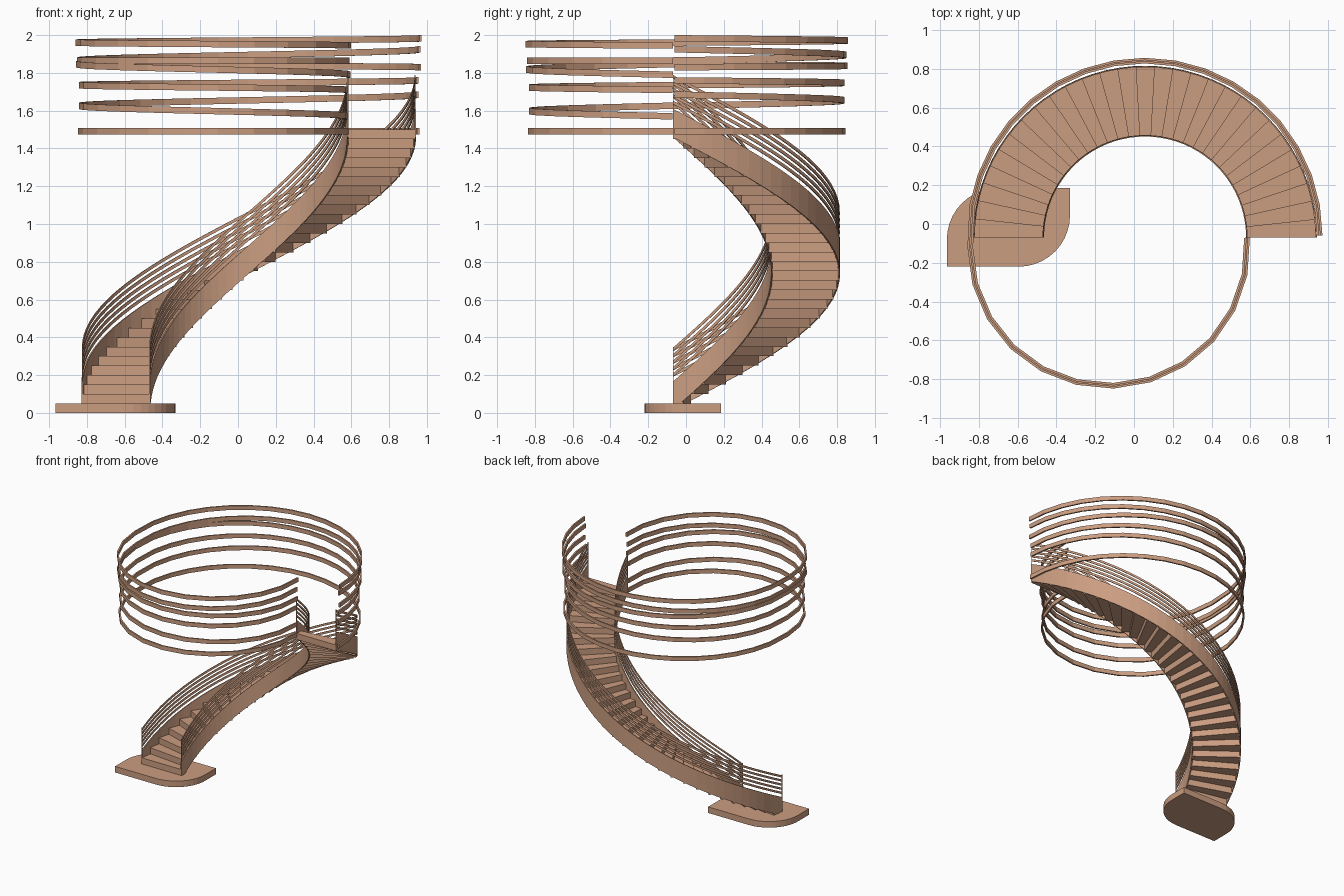
import bpy, bmesh, math

if "Cube" in bpy.data.objects:
    bpy.data.objects.remove(bpy.data.objects["Cube"])

CX, CY = 0.057, -0.07          # stair axis
R_IN, R_OUT = 0.527, 0.882     # inner and outer stair radii
STEPS = 29

mat = bpy.data.materials.new("warm_tan")
mat.diffuse_color = (0.60, 0.34, 0.22, 1)
mat.use_nodes = True
mat.node_tree.nodes["Principled BSDF"].inputs["Base Color"].default_value = mat.diffuse_color


def finish(name, bm):
    bmesh.ops.recalc_face_normals(bm, faces=bm.faces)
    me = bpy.data.meshes.new(name)
    bm.to_mesh(me)
    bm.free()
    me.materials.append(mat)
    ob = bpy.data.objects.new(name, me)
    bpy.context.collection.objects.link(ob)
    return ob


def polar(cx, cy, r, a):
    return cx + r * math.cos(a), cy + r * math.sin(a)


def ribbon(bm, path, height, thick):
    """Upright strip; path holds (cx, cy, radius, angle, bottom z)."""
    prev = None
    for cx, cy, r, a, z in path:
        ring = []
        for dr, dz in ((0, 0), (thick, 0), (thick, height), (0, height)):
            x, y = polar(cx, cy, r + dr, a)
            ring.append(bm.verts.new((x, y, z + dz)))
        if prev:
            for i in range(4):
                j = (i + 1) % 4
                bm.faces.new((prev[i], prev[j], ring[j], ring[i]))
        else:
            bm.faces.new(ring)
        prev = ring
    bm.faces.new(prev)


def helix(r, z0, rise=1.445, n=40):
    return [(CX, CY, r, math.pi * (1 - i / n), z0 + rise * i / n) for i in range(n + 1)]


# base plate with two opposite rounded corners
bm = bmesh.new()
x0, x1, y0, y1, rad = -0.965, -0.33, -0.22, 0.185, 0.265
outline = [(x0, y0)]
outline += [polar(x1 - rad, y0 + rad, rad, math.radians(-90 + 9 * i)) for i in range(11)]
outline += [(x1, y1)]
outline += [polar(x0 + rad, y1 - rad, rad, math.radians(90 + 9 * i)) for i in range(11)]
face = bm.faces.new([bm.verts.new((x, y, 0)) for x, y in outline])
top = bmesh.ops.extrude_face_region(bm, geom=[face])["geom"]
bmesh.ops.translate(bm, vec=(0, 0, 0.05), verts=[v for v in top if isinstance(v, bmesh.types.BMVert)])
finish("base_plate", bm)

# wedge-shaped steps, each a block one rise high
bm = bmesh.new()
rise = 1.45 / STEPS
for i in range(STEPS):
    a0, a1 = (math.pi * (1 - k / STEPS) for k in (i, i + 1))
    corners = [polar(CX, CY, r, a) for r, a in ((R_IN, a0), (R_OUT, a0), (R_OUT, a1), (R_IN, a1))]
    lo, hi = ([bm.verts.new((x, y, 0.05 + rise * k)) for x, y in corners] for k in (i, i + 1))
    bm.faces.new(lo)
    bm.faces.new(hi)
    for k in range(4):
        j = (k + 1) % 4
        bm.faces.new((lo[k], lo[j], hi[j], hi[k]))
finish("steps", bm)

# stringers, handrails and end posts on both sides
for side, r in (("inner", R_IN - 0.006), ("outer", R_OUT - 0.004)):
    bm = bmesh.new()
    ribbon(bm, helix(r, 0.015), 0.15, 0.008)
    finish(side + "_stringer", bm)
    bm = bmesh.new()
    for k in range(5):
        ribbon(bm, helix(r, 0.19 + 0.034 * k), 0.018, 0.006)
    finish(side + "_rails", bm)
    bm = bmesh.new()
    for a, z in ((math.pi, 0.05), (0, 1.46)):
        e = 0.004 / r * (1 if a == 0 else -1)
        ribbon(bm, [(CX, CY, r, a, z), (CX, CY, r, a + e, z)], 0.30 if a else 0.33, 0.006)
    finish(side + "_end_posts", bm)

# balcony rings: (front end z, left z, back end z, extra radius)
rings = [(1.49, 1.49, 1.49, 0.0), (1.57, 1.625, 1.685, -0.005),
         (1.71, 1.735, 1.76, -0.005), (1.79, 1.845, 1.83, 0.01),
         (1.865, 1.865, 1.925, 0.005), (1.945, 1.96, 1.983, 0.012)]
H = 0.034
for n, (ze, zl, zr, dr) in enumerate(rings):
    bm = bmesh.new()
    path = []
    # smaller front half, running clockwise from the stair head to the left
    for i in range(13):
        t = i / 12
        path.append((-0.13, -0.12, 0.705 + dr, math.radians(4 - 188 * t + 4 * t),
                     ze + (zl - ze) * t - H / 2))
    # larger back half, from the left round to the stair head
    for i in range(1, 19):
        t = i / 18
        path.append((0.055, -0.06, 0.893 + dr, math.radians(180 - 180 * t),
                     zl + (zr - zl) * t - H / 2))
    ribbon(bm, path, H, 0.012)
    finish("balcony_ring_%d" % (n + 1), bm)
